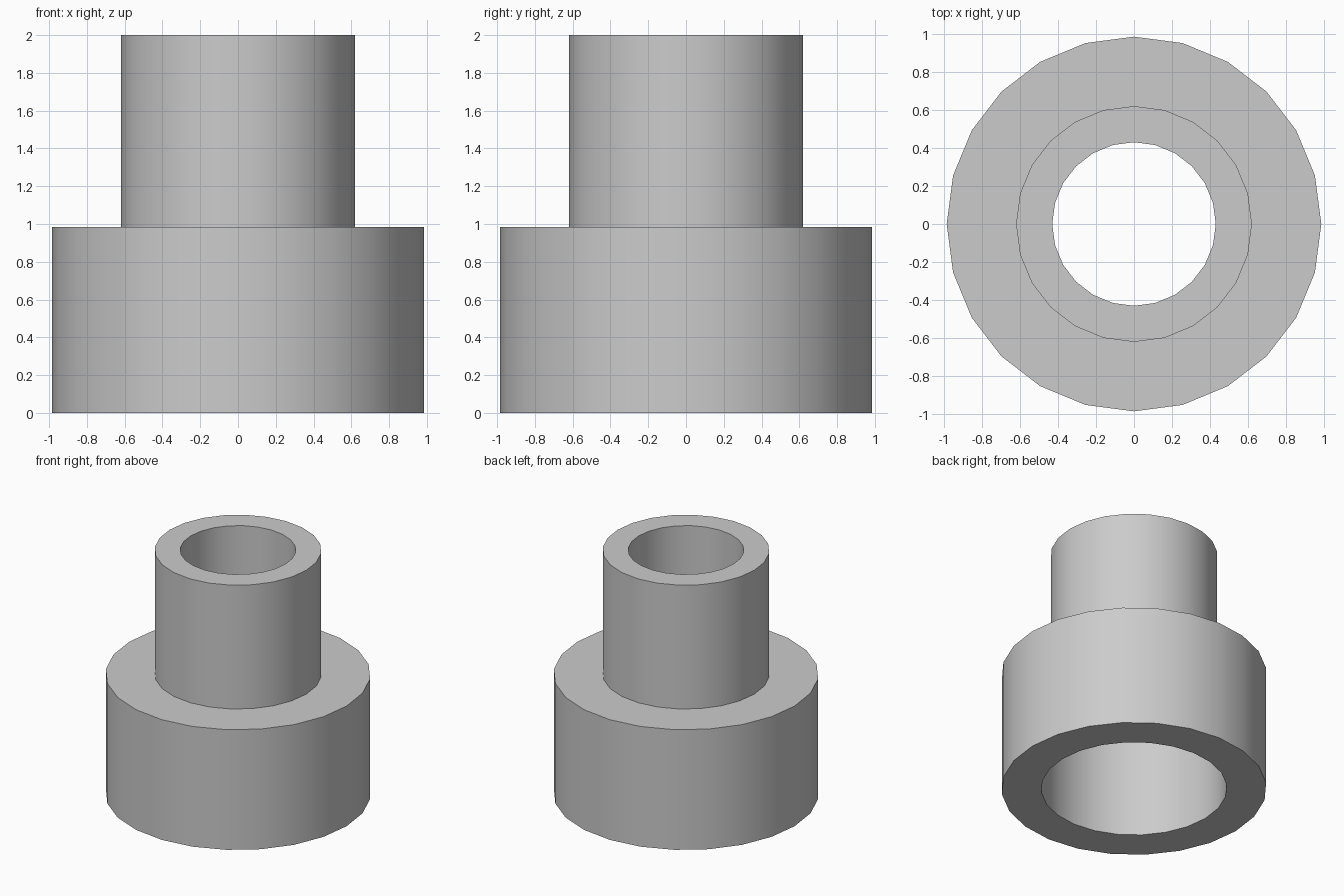
import bpy
import bmesh
import math
from mathutils import Matrix, Vector

cube = bpy.data.objects.get("Cube")
if cube:
    bpy.data.objects.remove(cube, do_unlink=True)

SIDES = 24
HEIGHT = 2.0
COLLAR_HEIGHT = 0.985
COLLAR_RADIUS = 0.985
SOCKET_RADIUS = 0.69
SOCKET_DEPTH = 0.79
NECK_RADIUS = 0.62
BORE_RADIUS = 0.43

# Plain grey material
grey = bpy.data.materials.new("plain_grey")
grey.use_nodes = True
colour = (0.6, 0.6, 0.6, 1.0)
grey.diffuse_color = colour
grey.node_tree.nodes["Principled BSDF"].inputs["Base Color"].default_value = colour


def lathe(name, profile, material):
    """Turn a closed (radius, height) profile around the z axis."""
    bm = bmesh.new()
    rings = []
    for step in range(SIDES):
        turn = Matrix.Rotation(math.tau * step / SIDES, 3, "Z")
        rings.append([bm.verts.new(turn @ Vector((r, 0, z))) for r, z in profile])
    count = len(profile)
    for i in range(SIDES):
        a, b = rings[i], rings[(i + 1) % SIDES]
        for j in range(count):
            k = (j + 1) % count
            bm.faces.new((a[j], b[j], b[k], a[k]))
    bmesh.ops.recalc_face_normals(bm, faces=bm.faces)
    mesh = bpy.data.meshes.new(name)
    bm.to_mesh(mesh)
    bm.free()
    mesh.materials.append(material)
    obj = bpy.data.objects.new(name, mesh)
    bpy.context.collection.objects.link(obj)
    bpy.ops.object.select_all(action="DESELECT")
    obj.select_set(True)
    bpy.context.view_layer.objects.active = obj
    bpy.ops.object.shade_smooth_by_angle(angle=math.radians(30))
    return obj


# Stepped sleeve: wide collar with a socket below, narrow neck with a bore above
lathe("stepped_sleeve", [
    (COLLAR_RADIUS, 0),
    (COLLAR_RADIUS, COLLAR_HEIGHT),
    (NECK_RADIUS, COLLAR_HEIGHT),
    (NECK_RADIUS, HEIGHT),
    (BORE_RADIUS, HEIGHT),
    (BORE_RADIUS, SOCKET_DEPTH),
    (SOCKET_RADIUS, SOCKET_DEPTH),
    (SOCKET_RADIUS, 0),
], grey)
